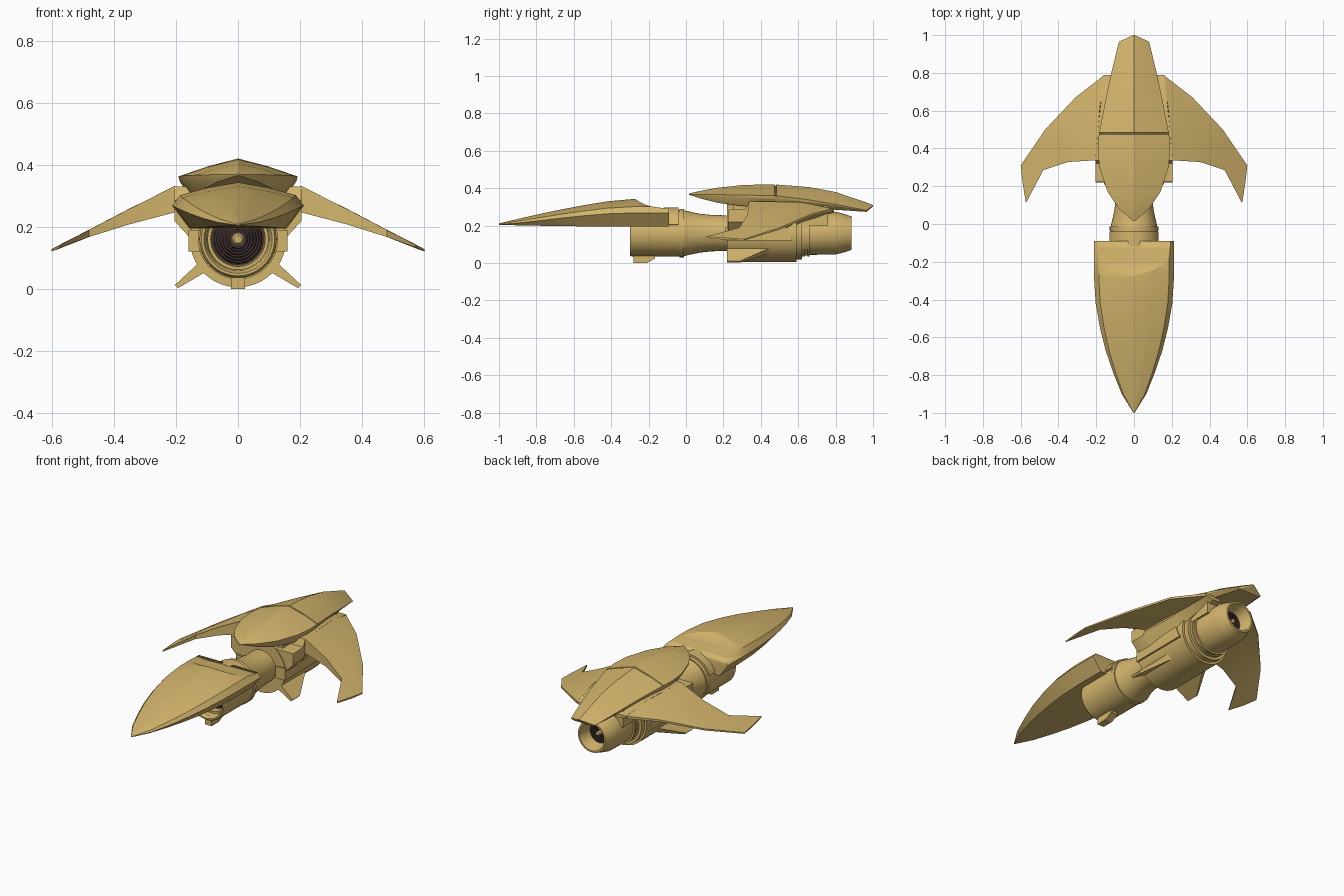
import bpy, bmesh, math


def material(name, col):
    m = bpy.data.materials.new(name)
    m.diffuse_color = (*col, 1)
    return m


GOLD = material("gold", (0.65, 0.46, 0.15))
DARK = material("dark_brown", (0.085, 0.05, 0.05))
AXIS_Z = 0.16


def build(name, verts, faces, mat=GOLD, angle=25):
    me = bpy.data.meshes.new(name)
    me.from_pydata(verts, [], faces)
    bm = bmesh.new()
    bm.from_mesh(me)
    bmesh.ops.remove_doubles(bm, verts=bm.verts, dist=1e-5)
    bmesh.ops.recalc_face_normals(bm, faces=bm.faces)
    bm.to_mesh(me)
    bm.free()
    me.materials.append(mat)
    ob = bpy.data.objects.new(name, me)
    bpy.context.collection.objects.link(ob)
    bpy.ops.object.select_all(action='DESELECT')
    ob.select_set(True)
    bpy.context.view_layer.objects.active = ob
    bpy.ops.object.shade_smooth_by_angle(angle=math.radians(angle))
    return ob


def loft(name, sections, **kw):
    """Solid through equal-length closed sections of 3D points."""
    n = len(sections[0])
    verts = [p for s in sections for p in s]
    faces = [(i * n + j, i * n + (j + 1) % n, (i + 1) * n + (j + 1) % n, (i + 1) * n + j)
             for i in range(len(sections) - 1) for j in range(n)]
    faces += [tuple(range(n)), tuple(range((len(sections) - 1) * n, len(sections) * n))]
    return build(name, verts, faces, **kw)


def lathe(name, profile, n=40, **kw):
    """Turn (y, radius) points about the engine axis; profile starts and ends on the axis."""
    verts, faces = [], []
    for y, r in profile:
        for j in range(n):
            a = 2 * math.pi * j / n
            verts.append((r * math.cos(a), y, AXIS_Z + r * math.sin(a)))
    for i in range(len(profile) - 1):
        for j in range(n):
            k = (j + 1) % n
            q = [i * n + j, i * n + k, (i + 1) * n + k, (i + 1) * n + j]
            if profile[i][1] == 0:
                q = [q[0], q[2], q[3]]
            elif profile[i + 1][1] == 0:
                q = q[:3]
            faces.append(tuple(q))
    return build(name, verts, faces, **kw)


def box(name, x0, x1, y0, y1, z0, z1):
    return loft(name, [[(x0, y, z0), (x1, y, z0), (x1, y, z1), (x0, y, z1)] for y in (y0, y1)])


def sym(half, y):
    """Close a half section (x, z), first and last point on x = 0."""
    return [(x, y, z) for x, z in half] + [(-x, y, z) for x, z in half[-2:0:-1]]


# engine tube: intake lip, waist, housing, stepped collar and nozzle
lathe("engine_tube", [
    (-0.20, 0), (-0.20, 0.084), (-0.25, 0.088), (-0.25, 0.098), (-0.285, 0.102), (-0.30, 0.11),
    (-0.30, 0.118), (-0.29, 0.124), (-0.035, 0.125), (-0.035, 0.129), (-0.012, 0.129),
    (-0.012, 0.123), (0.03, 0.113), (0.08, 0.103), (0.14, 0.097), (0.22, 0.095),
    (0.22, 0.155), (0.59, 0.155), (0.59, 0.142), (0.62, 0.142), (0.62, 0.126), (0.635, 0.126),
    (0.635, 0.12), (0.65, 0.12), (0.65, 0.126), (0.66, 0.126), (0.66, 0.116), (0.80, 0.114),
    (0.84, 0.104), (0.885, 0.09), (0.885, 0.08), (0.80, 0.06), (0.80, 0)])

# dark ribbed turbine faces at both ends
for name, y0, r0, d in (("intake_turbine", -0.202, 0.083, -1), ("nozzle_turbine", 0.802, 0.06, 1)):
    prof = [(y0 - d * 0.03, 0), (y0 - d * 0.03, r0 * 0.98)]
    for i in range(7):
        r = r0 * (1 - i * 0.11)
        prof += [(y0 + d * 0.012, r), (y0 + d * 0.012, r - r0 * 0.06), (y0, r - r0 * 0.06)]
    lathe(name, prof + [(y0, 0)], mat=DARK)
lathe("intake_hub", [(-0.20, 0), (-0.20, 0.02), (-0.255, 0.02), (-0.265, 0.013), (-0.265, 0)], n=20)
lathe("nozzle_hub", [(0.79, 0), (0.79, 0.012), (0.83, 0.012), (0.835, 0)], n=16)

# long front cowl: (y, half width, ridge height)
rows = [(-1.0, 0.003, 0.212), (-0.90, 0.065, 0.236), (-0.78, 0.113, 0.263), (-0.67, 0.15, 0.286),
        (-0.55, 0.18, 0.309), (-0.42, 0.203, 0.33), (-0.28, 0.212, 0.343), (-0.09, 0.212, 0.343)]
sections = []
for y, w, zt in rows:
    k = w / 0.212
    ze = 0.206 + 0.062 * k ** 1.7
    zb = 0.205 - 0.01 * k
    zs = ze + (zt - ze) * 0.45
    sections.append(sym([(0, zt), (w * 0.47, zt - (zt - zs) * 0.42), (w * 0.88, zs), (w, ze),
                         (w * 0.74, zb), (0, zb)], y))
cowl = loft("front_cowl", sections, angle=22)
# scooped notch at the back of the cowl
notch = [(-0.28, 0.36), (-0.272, 0.343), (-0.25, 0.328), (-0.22, 0.313), (-0.18, 0.302),
         (-0.13, 0.295), (-0.05, 0.291), (-0.05, 0.36)]
cutter = loft("notch_cutter", [[(x, y, z) for y, z in notch] for x in (-0.3, 0.3)])
cutter.hide_render = True
mod = cowl.modifiers.new("notch", 'BOOLEAN')
mod.object = cutter
mod.solver = 'EXACT'
bpy.context.view_layer.objects.active = cowl
while cowl.modifiers[0] != mod:
    bpy.ops.object.modifier_move_up(modifier=mod.name)
bpy.ops.object.modifier_apply(modifier=mod.name)
bpy.data.objects.remove(cutter)

# saddle clamp over the tube behind the cowl
arc = [math.radians(20 + 140 * i / 20) for i in range(21)]
ring = [(0.137 * math.cos(a), 0.137 * math.sin(a)) for a in arc]
ring += [(0.11 * math.cos(a), 0.11 * math.sin(a)) for a in reversed(arc)]
loft("saddle_clamp", [[(x, y, AXIS_Z + z) for x, z in ring] for y in (-0.12, -0.04)])

# rear upper shell: (y, half width, ridge, edge, underside), with a thin seam at y = 0.48
rows = [(0.015, 0.004, 0.372, 0.368, 0.365), (0.08, 0.08, 0.387, 0.368, 0.345),
        (0.17, 0.14, 0.403, 0.366, 0.322), (0.30, 0.183, 0.417, 0.364, 0.305),
        (0.40, 0.192, 0.42, 0.362, 0.298), (0.474, 0.186, 0.42, 0.36, 0.296),
        (0.476, 0.185, 0.415, 0.356, 0.296), (0.482, 0.184, 0.415, 0.356, 0.296),
        (0.484, 0.184, 0.42, 0.36, 0.296), (0.66, 0.15, 0.406, 0.338, 0.292),
        (0.80, 0.12, 0.38, 0.314, 0.285), (0.965, 0.08, 0.324, 0.282, 0.274),
        (1.0, 0.004, 0.31, 0.307, 0.303)]
sections = []
for y, w, zt, ze, zb in rows:
    sections.append(sym([(0, zt), (w * 0.5, zt - (zt - ze) * 0.43), (w, ze),
                         (w * 0.98, ze - (ze - zb) * 0.25), (w * 0.8, zb), (0, zb)], y))
loft("rear_shell", sections, angle=22)
box("shell_spine", -0.12, 0.12, 0.25, 0.76, 0.2, 0.325)

# small foot under the intake
loft("intake_foot", [[(x, -0.28, 0.0), (x, -0.21, 0.0), (x, -0.165, 0.025), (x, -0.165, 0.06),
                      (x, -0.28, 0.06)] for x in (-0.022, 0.022)])

for side, s in (("left", -1), ("right", 1)):
    # shoulder that carries the wing: (y, outer x, top, bottom)
    sections = []
    for y, x, zt, zb in [(0.225, 0.205, 0.285, 0.165), (0.32, 0.205, 0.288, 0.165),
                         (0.335, 0.205, 0.33, 0.165), (0.54, 0.187, 0.328, 0.168),
                         (0.62, 0.178, 0.324, 0.22), (0.79, 0.16, 0.291, 0.27)]:
        zm = zb + (zt - zb) * 0.45
        sections.append([(s * 0.06, y, zt), (s * x, y, zt), (s * x, y, zm),
                         (s * (x - 0.05), y, zb), (s * 0.06, y, zb)])
    loft(side + "_shoulder", sections)

    # drooped wing, swept to the front: per station rear, middle, front (x, y, z, thickness)
    stations = [
        [(0.155, 0.79, 0.291, 0.015), (0.18, 0.62, 0.325, 0.07), (0.205, 0.337, 0.331, 0.085)],
        [(0.31, 0.67, 0.262, 0.012), (0.33, 0.53, 0.269, 0.045), (0.35, 0.328, 0.258, 0.05)],
        [(0.47, 0.50, 0.189, 0.010), (0.475, 0.40, 0.193, 0.022), (0.48, 0.285, 0.19, 0.023)],
        [(0.60, 0.31, 0.128, 0.007), (0.59, 0.22, 0.134, 0.010), (0.572, 0.11, 0.142, 0.008)]]
    loft(side + "_wing", [[(s * x, y, z) for x, y, z, t in st] +
                          [(s * x, y, z - t) for x, y, z, t in reversed(st)] for st in stations])

    # diagonal lower fin, root to tip
    loft(side + "_lower_fin", [
        [(s * 0.12, 0.22, 0.09), (s * 0.12, 0.47, 0.09), (s * 0.095, 0.47, 0.06), (s * 0.095, 0.22, 0.06)],
        [(s * 0.204, 0.22, 0.012), (s * 0.204, 0.29, 0.012), (s * 0.194, 0.29, 0.002),
         (s * 0.194, 0.22, 0.002)]])

    # side rail on the housing with a slanted rear end
    loft(side + "_side_rail", [[(s * x, 0.21, 0.12), (s * x, 0.57, 0.12), (s * x, 0.54, 0.19),
                                (s * x, 0.21, 0.19)] for x in (0.1, 0.16)])
